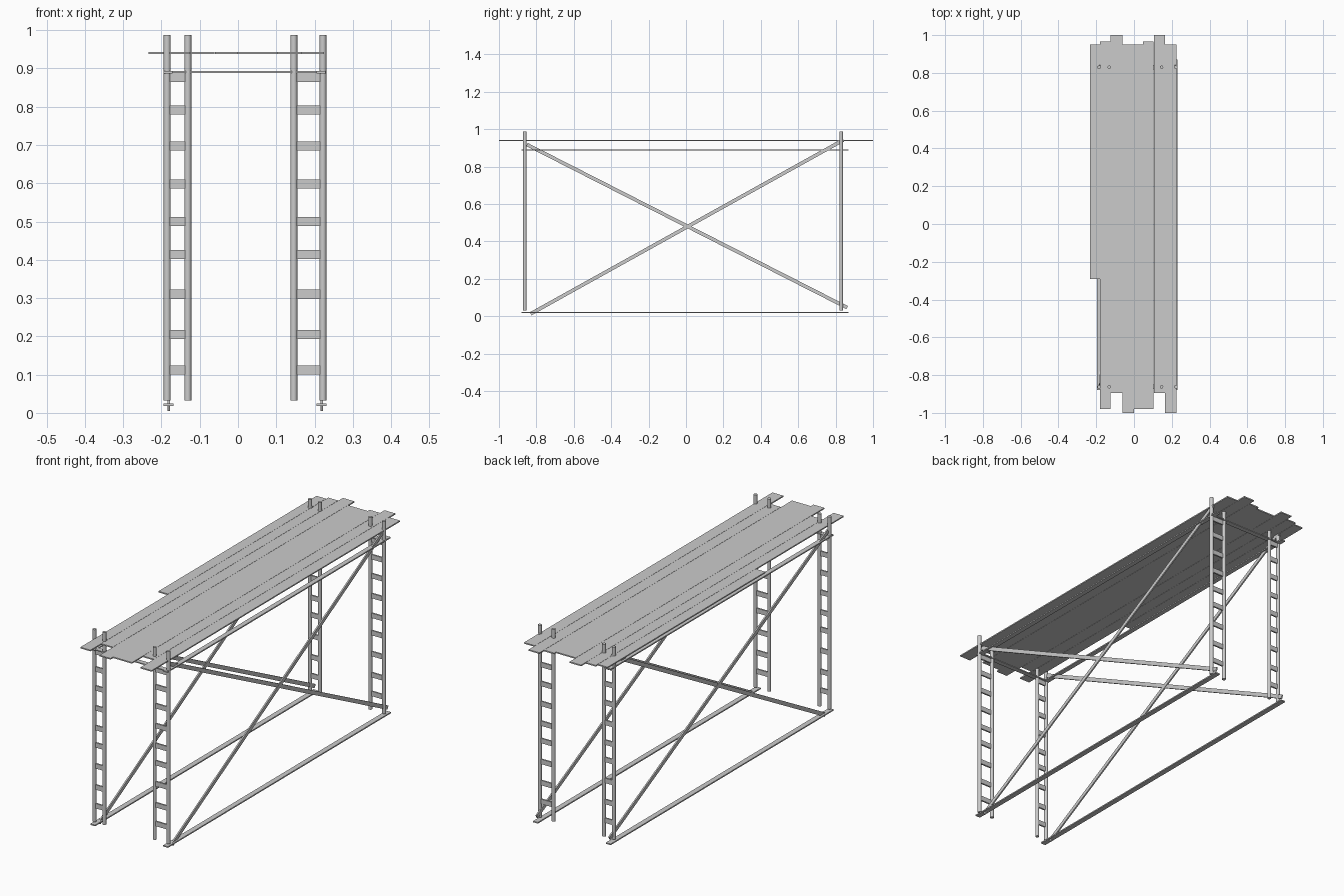
import bpy, math
from mathutils import Vector

if "Cube" in bpy.data.objects:
    bpy.data.objects.remove(bpy.data.objects["Cube"])

def box(name, x0, x1, y0, y1, z0, z1):
    bpy.ops.mesh.primitive_cube_add(size=1, location=((x0+x1)/2, (y0+y1)/2, (z0+z1)/2))
    o = bpy.context.object
    o.name = name
    o.scale = (x1-x0, y1-y0, z1-z0)
    bpy.ops.object.transform_apply(location=False, rotation=False, scale=True)
    return o

def post(name, x, y):
    bpy.ops.mesh.primitive_cylinder_add(vertices=16, radius=0.009, depth=0.955,
                                        location=(x, y, 0.5095))
    bpy.context.object.name = name
    bpy.ops.object.shade_smooth_by_angle(angle=math.radians(40))

def brace(name, x, y0, z0, y1, z1):
    # flat bar running in the yz plane
    d = Vector((0, y1-y0, z1-z0))
    o = box(name, -0.0035, 0.0035, -d.length/2, d.length/2, -0.0095, 0.0095)
    o.location = (x, (y0+y1)/2, (z0+z1)/2)
    o.rotation_euler.x = math.atan2(d.z, d.y)

# Ladder frames: two posts with flat rungs, at both ends and both sides
rungs = [0.112, 0.205, 0.31, 0.414, 0.5, 0.598, 0.697, 0.791, 0.877]
for end, y in (("front", -0.862), ("back", 0.83)):
    for side, xa, xb in (("left", -0.185, -0.131), ("right", 0.146, 0.222)):
        post(f"{end}_{side}_post_a", xa, y)
        post(f"{end}_{side}_post_b", xb, y)
        for z in rungs:
            box(f"{end}_{side}_rung", xa, xb, y-0.004, y+0.004, z-0.012, z+0.012)
    # cross bar under the deck
    box(f"{end}_cross_bar", -0.19, 0.222, y-0.012, y+0.012, 0.888, 0.893)

# Long flat ledgers and crossed braces on each side
for side, x in (("left", -0.182), ("right", 0.218)):
    box(f"{side}_lower_ledger", x-0.013, x+0.013, -0.88, 0.87, 0.018, 0.024)
    box(f"{side}_upper_ledger", x-0.013, x+0.011, -0.88, 0.87, 0.887, 0.893)
    brace(f"{side}_brace_falling", x-0.001, -0.85, 0.918, 0.862, 0.046)
    brace(f"{side}_brace_rising", x+0.001, -0.83, 0.0135, 0.842, 0.943)

# Deck planks with staggered ends (x0, x1, y0, y1)
planks = [(-0.234, -0.181, -0.29, 0.95),
          (-0.18, -0.125, -0.98, 0.965),
          (-0.124, -0.061, -0.895, 1.0),
          (-0.06, 0.0, -1.0, 0.95),
          (0.0, 0.048, -0.98, 0.95),
          (0.048, 0.104, -0.98, 0.965),
          (0.105, 0.164, -0.895, 1.0),
          (0.165, 0.225, -1.0, 0.95)]
for p in planks:
    box("deck_plank", *p, 0.937, 0.943)
